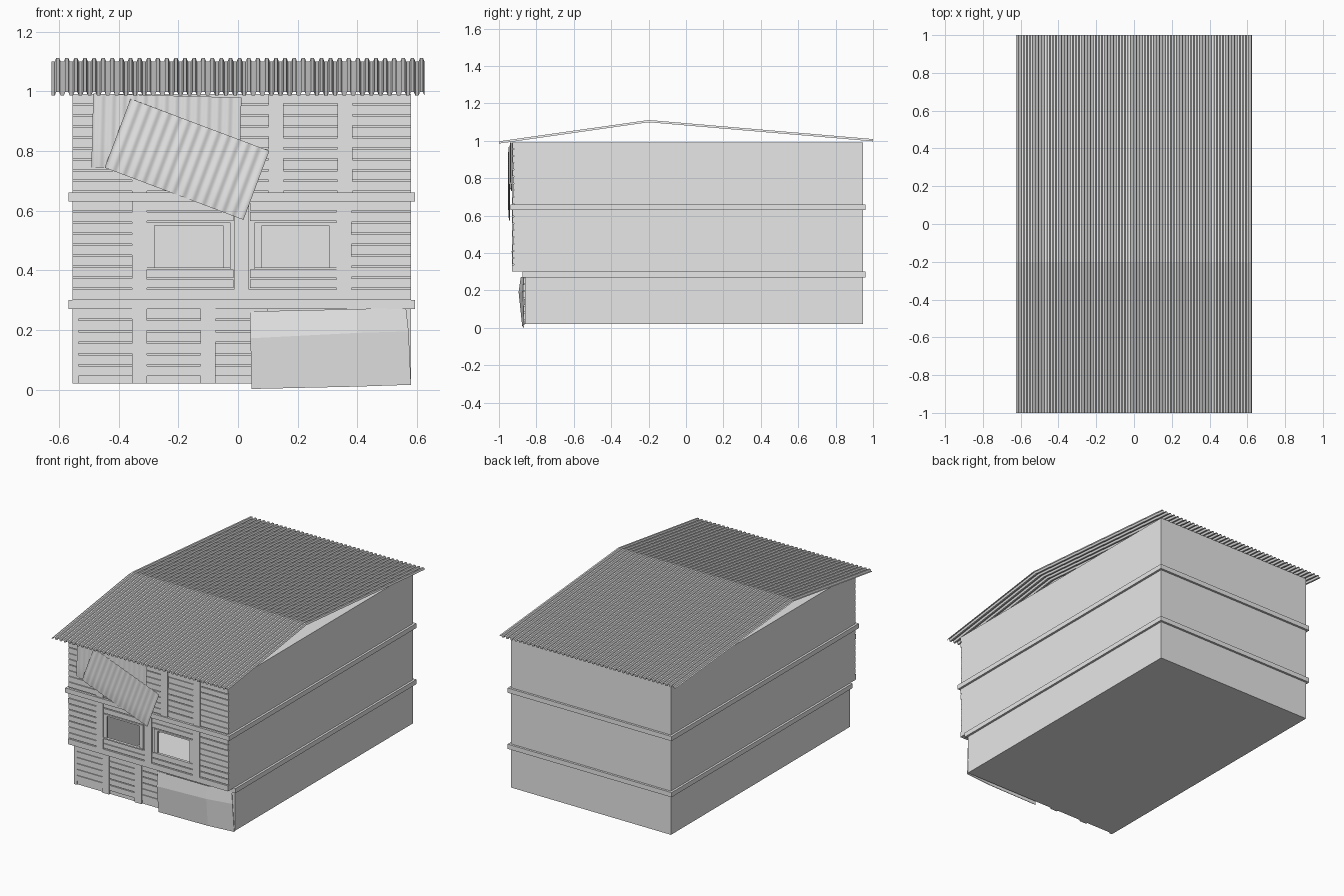
import bpy, bmesh, math, random

random.seed(4)
if "Cube" in bpy.data.objects:
    bpy.data.objects.remove(bpy.data.objects["Cube"], do_unlink=True)

grey = bpy.data.materials.new("plain grey")
grey.use_nodes = True
COLOUR = (0.8, 0.8, 0.8, 1)
grey.diffuse_color = COLOUR
grey.node_tree.nodes["Principled BSDF"].inputs["Base Color"].default_value = COLOUR

L, R = -0.555, 0.58            # side walls
BACK, LOW, UP = 0.945, -0.86, -0.92   # back wall, lower front, upper front
FLOOR, STEP, TOP = 0.02, 0.30, 0.99


def finish(name, bm):
    mesh = bpy.data.meshes.new(name)
    bm.to_mesh(mesh)
    bm.free()
    mesh.materials.append(grey)
    obj = bpy.data.objects.new(name, mesh)
    bpy.context.collection.objects.link(obj)
    return obj


def add_box(bm, x0, x1, y0, y1, z0, z1):
    verts = bmesh.ops.create_cube(bm, size=1)["verts"]
    for v in verts:
        v.co = (x1 if v.co.x > 0 else x0, y1 if v.co.y > 0 else y0, z1 if v.co.z > 0 else z0)


def grid(name, rows):
    """Surface through rows of points."""
    bm = bmesh.new()
    vs = [[bm.verts.new(p) for p in row] for row in rows]
    for a, b in zip(vs, vs[1:]):
        for i in range(len(a) - 1):
            bm.faces.new((a[i], a[i + 1], b[i + 1], b[i]))
    return finish(name, bm)


# Hollow building shell, stepped out above the ground storey
bm = bmesh.new()
outline = [(LOW, FLOOR), (BACK, FLOOR), (BACK, TOP), (UP, TOP), (UP, STEP), (LOW, STEP)]
sides = [[bm.verts.new((x, y, z)) for y, z in outline] for x in (L, R)]
for s in sides:
    bm.faces.new(s)
for i in range(len(outline)):
    if i != 3:                  # the upper front gets its own wall with openings
        j = (i + 1) % len(outline)
        bm.faces.new((sides[0][i], sides[0][j], sides[1][j], sides[1][i]))
bmesh.ops.recalc_face_normals(bm, faces=bm.faces)
finish("building_shell", bm)

# Upper front wall with two window openings
WINDOWS = [(-0.28, -0.05), (0.08, 0.305)]
W0, W1 = 0.41, 0.55
xs = [L, *WINDOWS[0], *WINDOWS[1], R]
zs = [STEP, W0, W1, TOP]
wall = grid("upper_front_wall", [[(x, UP, z) for x in xs] for z in zs])
bm = bmesh.new()
bm.from_mesh(wall.data)
holes = [f for f in bm.faces if W0 < f.calc_center_median().z < W1
         and any(a < f.calc_center_median().x < b for a, b in WINDOWS)]
bmesh.ops.delete(bm, geom=holes, context="FACES")
bm.to_mesh(wall.data)
bm.free()

# Window frames and sills
bm = bmesh.new()
for a, b in WINDOWS:
    for x0, x1, z0, z1 in ((a - 0.025, a, W0, W1), (b, b + 0.025, W0, W1),
                           (a - 0.025, b + 0.025, W1, W1 + 0.01)):
        add_box(bm, x0, x1, UP - 0.008, UP + 0.004, z0, z1)
    add_box(bm, a - 0.025, b + 0.025, UP - 0.014, UP + 0.004, W0 - 0.008, W0)
finish("window_frames", bm)

# Belt courses running around all four walls
for name, front, z0 in (("lower_belt", LOW, 0.27), ("upper_belt", UP - 0.005, 0.63)):
    bm = bmesh.new()
    z1, d = z0 + 0.03, 0.014
    add_box(bm, L - d, R + d, front - d, front, z0, z1)
    add_box(bm, L - d, R + d, BACK, BACK + d, z0, z1)
    add_box(bm, L - d, L, front, BACK, z0, z1)
    add_box(bm, R, R + d, front, BACK, z0, z1)
    finish(name, bm)

# Vertical posts and the sill beam
bm = bmesh.new()
for x, z0, z1, y in ((-0.33, FLOOR, 0.27, LOW), (-0.1, FLOOR, 0.27, LOW),
                     (-0.33, 0.335, 0.63, UP), (0.012, 0.335, 0.63, UP),
                     (0.355, 0.335, 0.63, UP), (-0.33, 0.66, TOP, UP),
                     (0.128, 0.66, TOP, UP), (0.358, 0.66, TOP, UP)):
    add_box(bm, x - 0.025, x + 0.025, y - 0.011, y, z0, z1)
add_box(bm, L, R, UP - 0.011, UP, STEP, 0.335)
finish("posts_and_beam", bm)


# Horizontal boards with narrow gaps and slightly uneven faces
def boards(bm, x0, x1, z0, z1, y):
    count = max(1, round((z1 - z0) / 0.038))
    h = (z1 - z0) / count
    for i in range(count):
        face = y - random.uniform(0.005, 0.008)
        add_box(bm, x0, x1, face, y, z0 + i * h + 0.005, z0 + (i + 1) * h)


bm = bmesh.new()
for x0, x1 in ((-0.535, -0.355), (-0.305, -0.125), (-0.075, 0.1)):
    boards(bm, x0, x1, FLOOR + 0.02, 0.27, LOW)
add_box(bm, L, -0.535, LOW - 0.008, LOW, FLOOR, 0.27)
for x0, x1 in ((L, -0.355), (0.38, R)):
    boards(bm, x0, x1, 0.335, 0.63, UP)
for x0, x1 in ((-0.305, -0.015), (0.04, 0.33)):
    boards(bm, x0, x1, 0.335, W0 - 0.008, UP)
    boards(bm, x0, x1, W1 + 0.01, 0.63, UP)
for x0, x1 in ((L, -0.355), (-0.305, 0.103), (0.153, 0.333), (0.383, R)):
    boards(bm, x0, x1, 0.66, TOP, UP)
finish("wall_boards", bm)

# Corrugated roof, ridge set forward of centre
WAVES = 41
pitch = 1.25 / WAVES
profile = [(-0.625 + (w + t) * pitch, s * 0.006) for w in range(WAVES)
           for t, s in ((0, -1), (0.35, -1), (0.5, 1), (0.85, 1))]
profile.append((0.625, -0.006))
grid("corrugated_roof", [[(x, y, z + dz) for x, dz in profile]
                         for y, z in ((-1, 0.991), (-0.2, 1.105), (1, 1.003))])


# Loose corrugated sheets, curling back at the lower edge
def sheet(name, cx, cz, angle, y, w=0.497, h=0.247, waves=14):
    c, s = math.cos(angle), math.sin(angle)
    n = waves * 8
    rows = []
    for j in range(9):
        v = j / 8 - 0.5
        row = []
        for i in range(n + 1):
            u = i / n - 0.5
            depth = y + 0.0025 * math.sin(u * waves * math.tau) + 0.05 * max(0, -v - 0.2) ** 2 \
                + 0.05 * max(0, -u - 0.3) ** 2
            row.append((cx + u * w * c - v * h * s, depth, cz + u * w * s + v * h * c))
        rows.append(row)
    obj = grid(name, rows)
    bpy.context.view_layer.objects.active = obj
    obj.select_set(True)
    bpy.ops.object.shade_smooth_by_angle(angle=math.radians(60))
    obj.select_set(False)


sheet("rear_loose_sheet", -0.24, 0.862, math.radians(-1.5), -0.938)
sheet("front_loose_sheet", -0.171, 0.772, math.radians(-20.6), -0.948)

# Bent panel leaning on the ground storey
panel = grid("bent_panel", [
    [(0.045, -0.870, 0.002), (0.4, -0.876, 0.01), (0.58, -0.867, 0.016)],
    [(0.042, -0.884, 0.172), (0.4, -0.895, 0.19), (0.572, -0.873, 0.195)],
    [(0.04, -0.872, 0.262), (0.4, -0.884, 0.27), (0.563, -0.867, 0.275)]])
mod = panel.modifiers.new("thickness", "SOLIDIFY")
mod.thickness = 0.003
